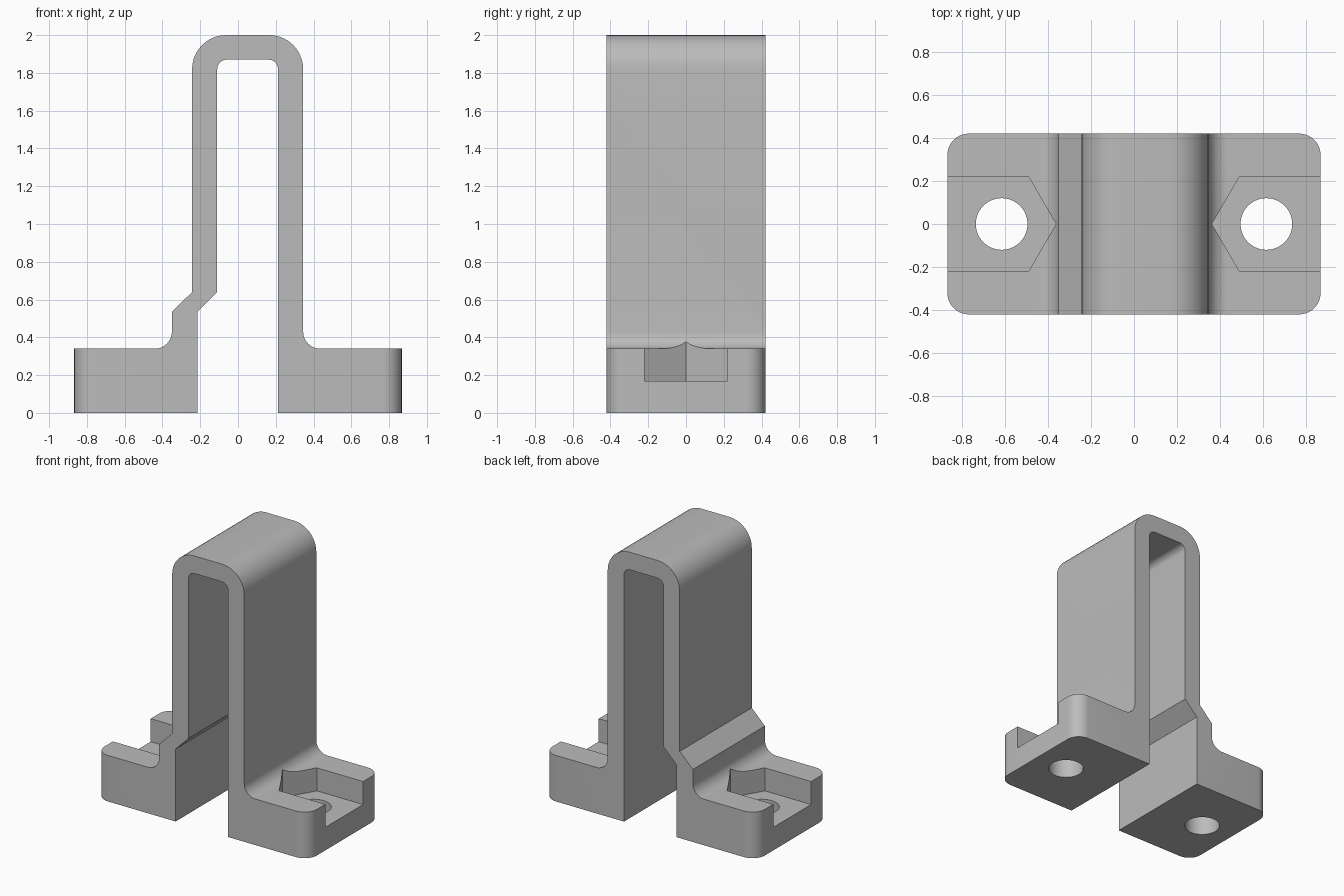
import bpy, bmesh, math
from mathutils import Vector

if "Cube" in bpy.data.objects:
    bpy.data.objects.remove(bpy.data.objects["Cube"], do_unlink=True)

grey = bpy.data.materials.new("plain grey")
grey.use_nodes = True
grey.diffuse_color = (0.5, 0.5, 0.5, 1)
grey.node_tree.nodes["Principled BSDF"].inputs["Base Color"].default_value = (0.5, 0.5, 0.5, 1)


def rounded(points, steps=10):
    """Replace each (a, b, radius) corner by a fillet arc."""
    out = []
    for i, (a, b, r) in enumerate(points):
        p = Vector((a, b))
        if not r:
            out.append(p)
            continue
        u = (Vector(points[i - 1][:2]) - p).normalized()
        v = (Vector(points[(i + 1) % len(points)][:2]) - p).normalized()
        half = u.angle(v) / 2
        centre = p + (u + v).normalized() * r / math.sin(half)
        start = p + u * r / math.tan(half) - centre
        end = p + v * r / math.tan(half) - centre
        sweep = start.angle(end)
        for k in range(steps + 1):
            t = k / steps
            out.append(centre + (start * math.sin((1 - t) * sweep)
                                 + end * math.sin(t * sweep)) / math.sin(sweep))
    return out


def prism(name, outline, low, high, axis):
    """Extrude a 2D outline along y or z."""
    bm = bmesh.new()
    place = (lambda p: (p.x, low, p.y)) if axis == "y" else (lambda p: (p.x, p.y, low))
    face = bm.faces.new([bm.verts.new(place(p)) for p in outline])
    moved = bmesh.ops.extrude_face_region(bm, geom=[face])["geom"]
    shift = (0, high - low, 0) if axis == "y" else (0, 0, high - low)
    bmesh.ops.translate(bm, vec=shift, verts=[g for g in moved if isinstance(g, bmesh.types.BMVert)])
    bmesh.ops.recalc_face_normals(bm, faces=bm.faces)
    mesh = bpy.data.meshes.new(name)
    bm.to_mesh(mesh)
    bm.free()
    mesh.materials.append(grey)
    obj = bpy.data.objects.new(name, mesh)
    bpy.context.collection.objects.link(obj)
    return obj


def combine(target, tool, operation):
    """Apply a boolean and discard the cutter."""
    bpy.context.view_layer.objects.active = target
    mod = target.modifiers.new(tool.name, "BOOLEAN")
    mod.operation, mod.solver, mod.object = operation, "EXACT", tool
    bpy.ops.object.modifier_apply(modifier=mod.name)
    bpy.data.objects.remove(tool, do_unlink=True)


# Bracket strap with both feet, including the joggled leg
L, W, foot = 0.867, 0.42, 0.34
profile = [
    (-L, 0, 0), (-L, foot, 0), (-0.35, foot, 0.09), (-0.35, 0.535, 0),
    (-0.243, 0.64, 0), (-0.243, 2, 0.18), (0.345, 2, 0.18), (0.345, foot, 0.09),
    (L, foot, 0), (L, 0, 0), (0.212, 0, 0), (0.212, 1.87, 0.05),
    (-0.11, 1.87, 0.05), (-0.11, 0.64, 0), (-0.215, 0.535, 0), (-0.215, 0, 0),
]
bracket = prism("clamp_bracket", rounded(profile), -W, W, "y")

# Rounded foot corners
corners = [(-L, -W, 0.1), (L, -W, 0.1), (L, W, 0.1), (-L, W, 0.1)]
combine(bracket, prism("corner_trim", rounded(corners), -0.1, 2.1, "z"), "INTERSECT")

# Open nut pockets and bolt holes in both feet
for s in (-1, 1):
    pocket = [Vector((s * x, y)) for x, y in
              ((1, -0.22), (0.49, -0.22), (0.362, 0), (0.49, 0.22), (1, 0.22))]
    combine(bracket, prism("nut_pocket", pocket, 0.17, 0.5, "z"), "DIFFERENCE")
    hole = [Vector((s * 0.615 + 0.12 * math.cos(a), 0.12 * math.sin(a)))
            for a in (math.tau * k / 48 for k in range(48))]
    combine(bracket, prism("bolt_hole", hole, -0.1, 0.5, "z"), "DIFFERENCE")

# Smooth fillets, sharp edges
bpy.ops.object.select_all(action="DESELECT")
bracket.select_set(True)
bpy.context.view_layer.objects.active = bracket
bpy.ops.object.shade_smooth_by_angle(angle=math.radians(30))
